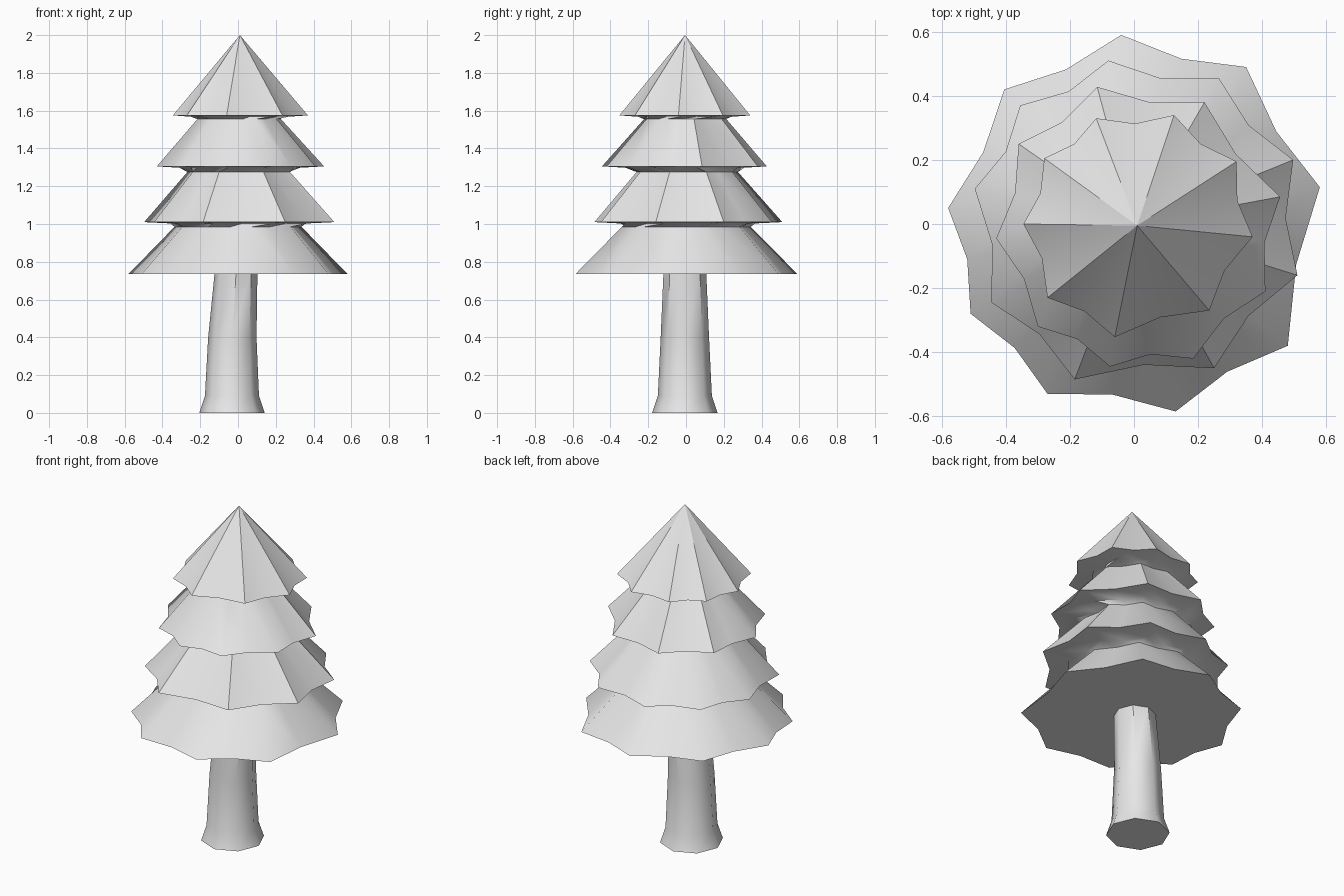
import bpy, bmesh, math
from mathutils import Vector

if "Cube" in bpy.data.objects:
    bpy.data.objects.remove(bpy.data.objects["Cube"])

mat = bpy.data.materials.new("light_grey")
mat.diffuse_color = (0.8, 0.8, 0.8, 1)
mat.use_nodes = True
mat.node_tree.nodes["Principled BSDF"].inputs["Base Color"].default_value = mat.diffuse_color


def loft(name, rings, tip=None):
    """Skin a stack of equal-count rings, cap the bottom, close the top with a tip or cap."""
    bm = bmesh.new()
    vs = [[bm.verts.new(p) for p in ring] for ring in rings]
    n = len(vs[0])
    for a, b in zip(vs, vs[1:]):
        for i in range(n):
            j = (i + 1) % n
            bm.faces.new((a[i], a[j], b[j], b[i]))
    bm.faces.new(vs[0])
    if tip:
        t = bm.verts.new(tip)
        for i in range(n):
            bm.faces.new((vs[-1][i], vs[-1][(i + 1) % n], t))
    else:
        bm.faces.new(vs[-1])
    bmesh.ops.recalc_face_normals(bm, faces=bm.faces)
    me = bpy.data.meshes.new(name)
    bm.to_mesh(me)
    bm.free()
    me.materials.append(mat)
    ob = bpy.data.objects.new(name, me)
    bpy.context.collection.objects.link(ob)
    bpy.ops.object.select_all(action='DESELECT')
    ob.select_set(True)
    bpy.context.view_layer.objects.active = ob
    bpy.ops.object.shade_smooth_by_angle(angle=math.radians(45))
    return ob


def star(points, notch):
    """Branch points with a notch pulled inward between each pair."""
    pts = [Vector(p) for p in points]
    out = []
    for i, p in enumerate(pts):
        out += [p, (p + pts[(i + 1) % len(pts)]) / 2 * notch]
    return out


def at(outline, s, z):
    return [(p.x * s, p.y * s, z) for p in outline]


# Skirt height, notch depth, neck height, neck scale, uneven branch tips
tiers = [
    (0.735, 0.955, 0.985, 0.58,
     [(-.04, .59), (.35, .49), (.58, .115), (.48, -.38), (.13, -.585),
      (-.27, -.53), (-.51, -.28), (-.58, .05), (-.405, .42)]),
    (1.01, 0.94, 1.275, 0.54,
     [(-.08, .51), (.265, .455), (.497, .2), (.51, -.16), (.25, -.45),
      (-.185, -.485), (-.445, -.245), (-.497, .11), (-.355, .37)]),
    (1.305, 0.94, 1.555, 0.50,
     [(-.115, .428), (.22, .38), (.456, .085), (.41, -.21), (.185, -.42),
      (-.075, -.445), (-.3, -.32), (-.43, -.045), (-.36, .25)]),
    (1.575, 0.935, None, None,
     [(-.118, .33), (.125, .34), (.32, .195), (.37, -.04), (.235, -.27),
      (-.06, -.353), (-.27, -.23), (-.345, 0), (-.28, .205)]),
]

# Foliage: skirts joined by narrow necks that flare into the next underside
rings = []
for k, (z, notch, neck_z, neck_s, tips) in enumerate(tiers):
    outline = star(tips, notch)
    if k:
        rings.append(at(outline, 0.72, z - 0.007))
    rings.append(at(outline, 1, z))
    if neck_z:
        rings.append(at(outline, neck_s, neck_z))
loft("foliage", rings, (0.01, -0.005, 2.0))

# Trunk: eight sides, slight lean, flared root
trunk = [(0.0, -0.032, 0.173), (0.09, -0.032, 0.143), (0.4, -0.03, 0.128), (0.75, -0.01, 0.113)]
loft("trunk", [[(cx + r * math.cos(i * math.pi / 4), -0.006 + r * math.sin(i * math.pi / 4), z)
                for i in range(8)] for z, cx, r in trunk])
